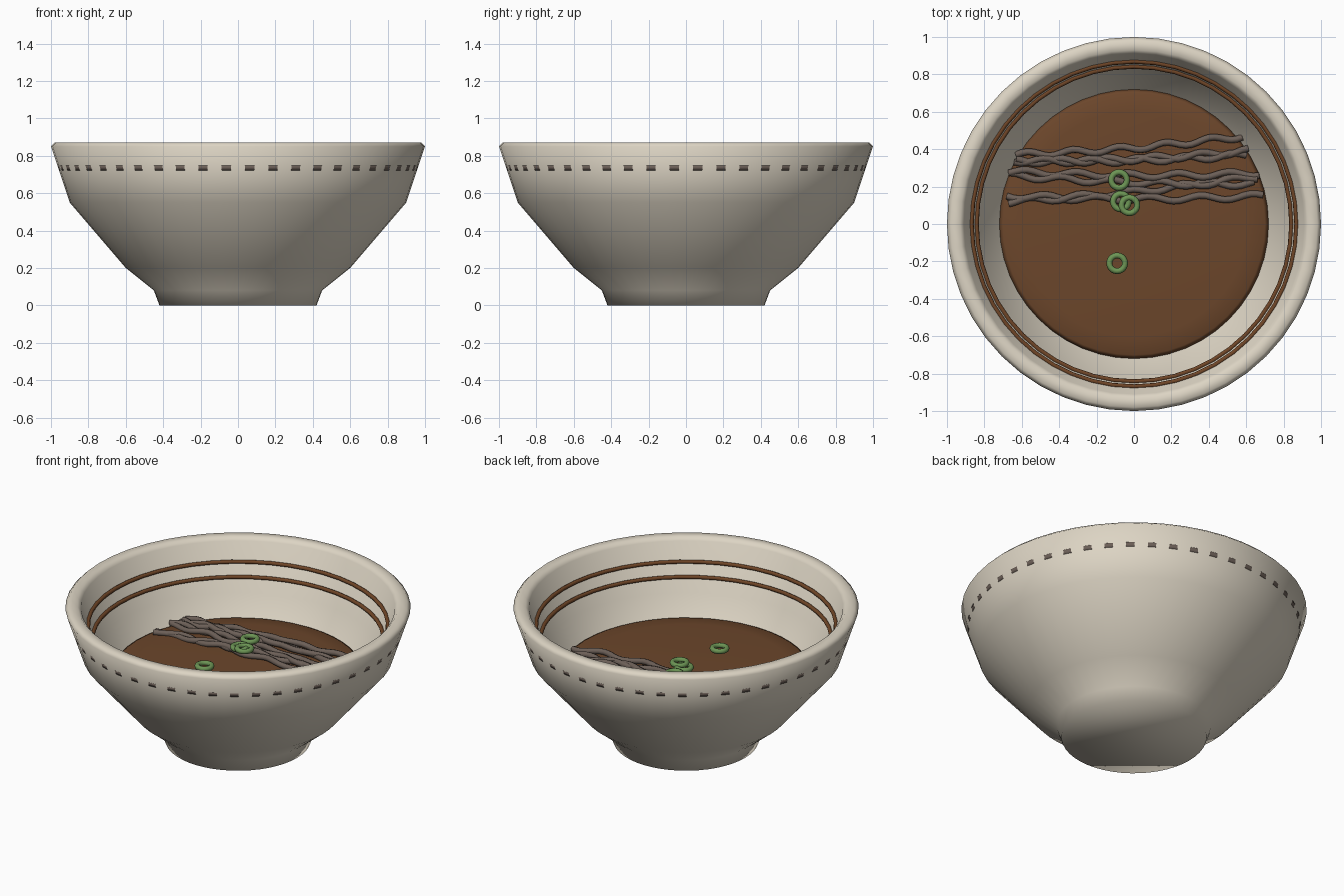
import bpy, bmesh, math

if "Cube" in bpy.data.objects:
    bpy.data.objects.remove(bpy.data.objects["Cube"])


def material(name, rgb):
    m = bpy.data.materials.new(name)
    m.diffuse_color = (*rgb, 1)
    m.use_nodes = True
    m.node_tree.nodes["Principled BSDF"].inputs["Base Color"].default_value = m.diffuse_color
    return m


CREAM = material("cream glaze", (0.72, 0.66, 0.55))
BROTH = material("brown broth", (0.15, 0.062, 0.024))
TRIM = material("brown trim", (0.16, 0.06, 0.02))
NOODLE = material("grey noodle", (0.15, 0.115, 0.096))
GREEN = material("onion green", (0.15, 0.30, 0.09))


def lathe(name, profile, segments, mat, caps=True, closed=False):
    """Spin (radius, z) points around the z axis, listed from the outside base inwards."""
    bm = bmesh.new()
    rings = []
    for r, z in profile:
        rings.append([bm.verts.new((r * math.cos(a), r * math.sin(a), z))
                      for a in (2 * math.pi * i / segments for i in range(segments))])
    pairs = list(zip(rings, rings[1:]))
    if closed:
        pairs.append((rings[-1], rings[0]))
    for low, high in pairs:
        for i in range(segments):
            j = (i + 1) % segments
            bm.faces.new((low[i], low[j], high[j], high[i]))
    if caps:
        bm.faces.new(rings[0][::-1])
        bm.faces.new(rings[-1])
    for f in bm.faces:
        f.smooth = True
    bmesh.ops.recalc_face_normals(bm, faces=bm.faces)
    me = bpy.data.meshes.new(name)
    bm.to_mesh(me)
    bm.free()
    me.materials.append(mat)
    ob = bpy.data.objects.new(name, me)
    bpy.context.collection.objects.link(ob)
    return ob


def torus(name, major, minor, loc, mat, segments, sides=8):
    """Ring lying flat at loc."""
    section = [(major + minor * math.cos(2 * math.pi * k / sides),
                minor * math.sin(2 * math.pi * k / sides)) for k in range(sides)]
    ob = lathe(name, section, segments, mat, caps=False, closed=True)
    ob.location = loc
    return ob


# Bowl: foot, flaring wall, rim and inner wall
lathe("bowl", [(0.42, 0), (0.45, 0.08), (0.60, 0.20), (0.90, 0.55), (1.00, 0.85),
               (0.98, 0.87), (0.93, 0.87), (0.91, 0.85), (0.82, 0.56),
               (0.55, 0.25), (0.40, 0.16)], 48, CREAM)

# Thin outer band that only breaks through the middle of each wall facet
flat = math.cos(math.pi / 48)
band = [(flat * (0.9 + (z - 0.55) / 3) + 0.0004, z) for z in (0.722, 0.747)]
band += [(r - 0.02, z) for r, z in reversed(band)]
lathe("outer_band", band, 192, NOODLE, caps=False, closed=True)

# Two painted lines on the inner wall
torus("upper_trim_ring", 0.869, 0.012, (0, 0, 0.735), TRIM, 48)
torus("lower_trim_ring", 0.842, 0.012, (0, 0, 0.65), TRIM, 48)

# Broth, slightly domed with a rounded edge
lathe("broth", [(0.60, 0.36), (0.70, 0.42), (0.72, 0.445), (0.70, 0.456),
                (0.60, 0.463), (0.30, 0.473), (0.05, 0.476)], 48, BROTH)

# Noodles: left x, left y, right x, right y
strands = [(-0.63, 0.37, 0.58, 0.47), (-0.63, 0.335, 0.61, 0.39),
           (-0.64, 0.34, 0.60, 0.37), (-0.67, 0.28, 0.67, 0.27),
           (-0.66, 0.26, 0.64, 0.215), (-0.68, 0.15, 0.69, 0.15),
           (-0.67, 0.12, 0.66, 0.255)]
for n, (x0, y0, x1, y1) in enumerate(strands):
    cu = bpy.data.curves.new("noodle", "CURVE")
    cu.dimensions = "3D"
    cu.bevel_depth = 0.018
    cu.bevel_resolution = 2
    cu.use_fill_caps = True
    sp = cu.splines.new("POLY")
    steps = 40
    sp.points.add(steps)
    for i, p in enumerate(sp.points):
        t = i / steps
        hump = math.sin(math.pi * t)
        y = y0 + (y1 - y0) * t + 0.014 * math.sin(31 * t + 1.9 * n) - 0.015 * hump
        z = 0.463 + 0.03 * hump + 0.006 * math.sin(25 * t + 2.3 * n)
        p.co = (x0 + (x1 - x0) * t, y, z, 1)
    sp.use_smooth = True
    cu.materials.append(NOODLE)
    bpy.context.collection.objects.link(bpy.data.objects.new(f"noodle_{n + 1}", cu))

# Sliced onion rings
for n, (x, y, z) in enumerate([(-0.08, 0.235, 0.535), (-0.07, 0.12, 0.53),
                               (-0.025, 0.10, 0.54), (-0.09, -0.21, 0.53)]):
    torus(f"onion_ring_{n + 1}", 0.042, 0.016, (x, y, z), GREEN, 20)
